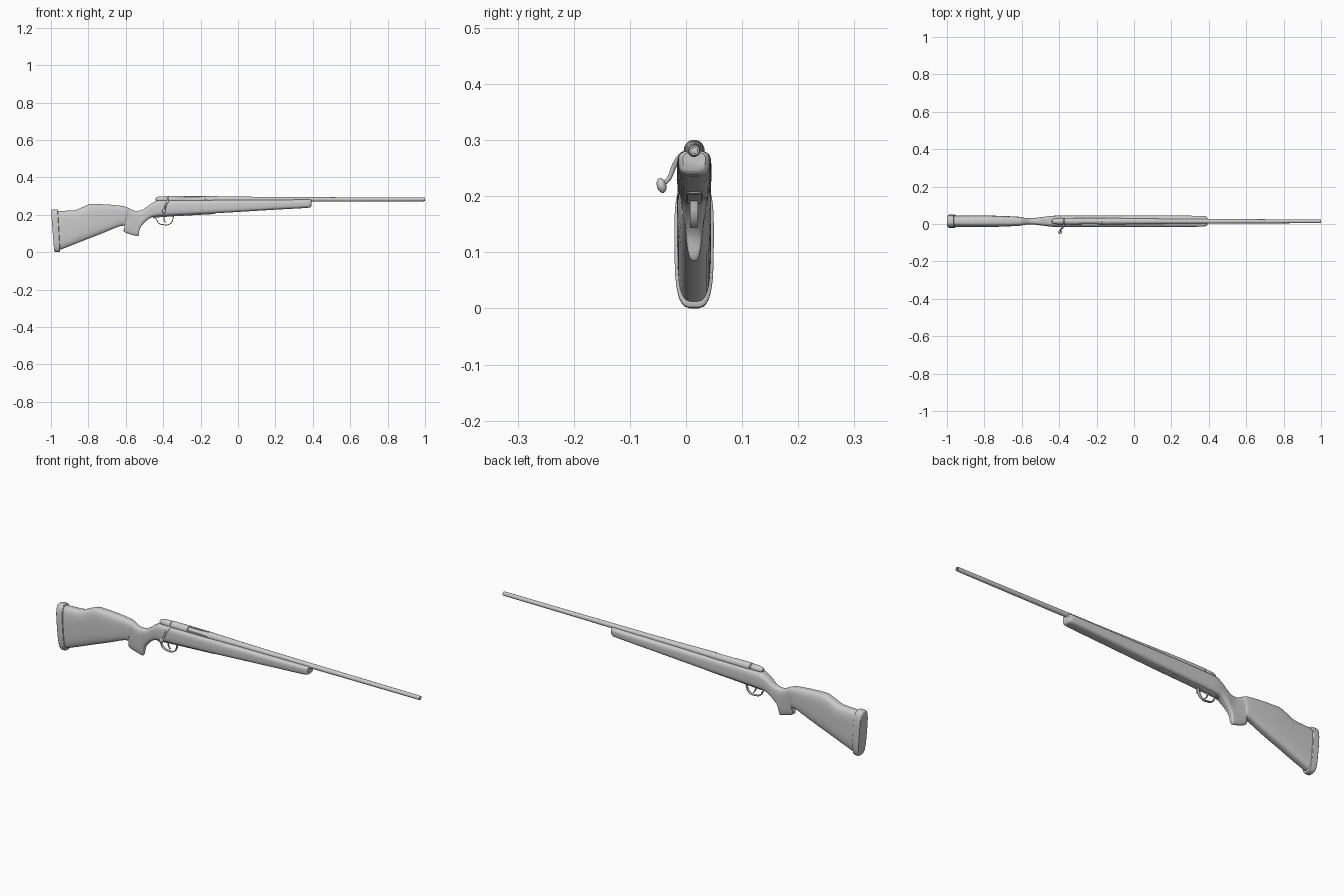
import bpy, bmesh, math
from mathutils import Vector

if "Cube" in bpy.data.objects:
    bpy.data.objects.remove(bpy.data.objects["Cube"])

Y0 = 0.0145      # centre plane of the body (bolt handle sticks out to -y)
AXIS = 0.282     # barrel axis height


def finish(name, bm, angle=35):
    bmesh.ops.recalc_face_normals(bm, faces=bm.faces)
    me = bpy.data.meshes.new(name)
    bm.to_mesh(me)
    bm.free()
    ob = bpy.data.objects.new(name, me)
    bpy.context.collection.objects.link(ob)
    smooth(ob, angle)
    return ob


def smooth(ob, angle=35):
    bpy.ops.object.select_all(action='DESELECT')
    ob.select_set(True)
    bpy.context.view_layer.objects.active = ob
    bpy.ops.object.shade_smooth_by_angle(angle=math.radians(angle))


def skin(name, rings, angle=35):
    """Bridge equal-sized rings of points and cap both ends."""
    bm = bmesh.new()
    rows = [[bm.verts.new(p) for p in r] for r in rings]
    n = len(rows[0])
    for a, b in zip(rows, rows[1:]):
        for i in range(n):
            j = (i + 1) % n
            bm.faces.new((a[i], a[j], b[j], b[i]))
    bm.faces.new(rows[0])
    bm.faces.new(rows[-1])
    return finish(name, bm, angle)


def refine(rows, steps):
    """Interpolate stations smoothly without overshoot."""
    diffs = [[b - a for a, b in zip(r, s)] for r, s in zip(rows, rows[1:])]

    def tangent(i, k):
        if i in (0, len(rows) - 1):
            return diffs[min(i, len(diffs) - 1)][k]
        a, b = diffs[i - 1][k], diffs[i][k]
        return 2 * a * b / (a + b) if a * b > 0 else 0
    out = []
    for i in range(len(rows) - 1):
        for s in range(steps):
            t = s / steps
            out.append([rows[i][k] + t * tangent(i, k) * (1 - t) ** 2
                        + diffs[i][k] * t * t * (3 - 2 * t)
                        - tangent(i + 1, k) * t * t * (1 - t)
                        for k in range(len(rows[0]))])
    return out + [rows[-1]]


def loft(name, stations, steps=4, power=0.6, n=32, angle=40):
    """Stations: top x, top z, bottom x, bottom z, half width, bottom width factor."""
    rings = []
    for xt, zt, xb, zb, w, f in refine(stations, steps):
        ring = []
        for i in range(n):
            a = 2 * math.pi * (i + 0.5) / n
            c, s = math.cos(a), math.sin(a)
            t = (1 - math.copysign(abs(s) ** power, s)) / 2
            y = math.copysign(abs(c) ** power, c) * w * (1 + (f - 1) * t)
            ring.append((xt + (xb - xt) * t, Y0 + y, zt + (zb - zt) * t))
        rings.append(ring)
    return skin(name, rings, angle)


def lathe(name, profile, n=32):
    """Profile of (x, radius) turned around the barrel axis."""
    return skin(name, [[(x, Y0 + r * math.cos(2 * math.pi * i / n),
                         AXIS + r * math.sin(2 * math.pi * i / n))
                        for i in range(n)] for x, r in profile])


def strip(name, pts, half_width, thick):
    """Flat band following an x-z path."""
    cu = bpy.data.curves.new(name, 'CURVE')
    cu.dimensions = '3D'
    cu.extrude, cu.bevel_depth, cu.bevel_resolution = half_width, thick, 2
    sp = cu.splines.new('BEZIER')
    sp.bezier_points.add(len(pts) - 1)
    for bp, (x, z) in zip(sp.bezier_points, pts):
        bp.co = (x, z, 0)
        bp.handle_left_type = bp.handle_right_type = 'AUTO'
    ob = bpy.data.objects.new(name, cu)
    ob.location.y = Y0
    ob.rotation_euler.x = math.pi / 2
    bpy.context.collection.objects.link(ob)
    bpy.ops.object.select_all(action='DESELECT')
    ob.select_set(True)
    bpy.context.view_layer.objects.active = ob
    bpy.ops.object.convert(target='MESH')
    smooth(bpy.context.object)


# Stock with raised comb, pistol grip and fore-end
loft("stock", [
    (-.965, .220, -.952, .012, .031, .95),
    (-.877, .224, -.870, .044, .031, .95),
    (-.820, .246, -.810, .068, .031, .95),
    (-.780, .258, -.760, .087, .031, .95),
    (-.700, .255, -.700, .111, .029, .95),
    (-.612, .246, -.630, .139, .025, .95),
    (-.595, .241, -.604, .143, .023, .90),
    (-.580, .234, -.612, .112, .021, .70),
    (-.550, .221, -.535, .085, .020, .60),
    (-.525, .222, -.525, .125, .020, .80),
    (-.500, .233, -.495, .163, .022, 1.0),
    (-.460, .262, -.455, .188, .027, 1.0),
    (-.420, .277, -.420, .192, .030, 1.0),
    (-.150, .279, -.150, .206, .031, 1.0),
    (.200, .280, .200, .227, .031, .95),
    (.360, .281, .360, .236, .030, .90),
    (.385, .281, .385, .239, .027, .90),
    (.392, .278, .392, .246, .021, .90)])

# Butt pad
loft("butt_pad", [
    (-.963, .221, -.951, .010, .032, .95),
    (-.966, .228, -.953, .002, .036, .95),
    (-.980, .229, -.965, .000, .036, .95),
    (-.995, .227, -.977, .001, .036, .95),
    (-1.00, .221, -.983, .007, .032, .95)], steps=3)

# Magazine floor plate along the belly
loft("floor_plate", [
    (-.450, .200, -.450, .186, .010, 1),
    (-.430, .200, -.430, .186, .013, 1),
    (-.340, .206, -.340, .192, .014, 1),
    (-.140, .215, -.140, .203, .014, 1),
    (-.125, .215, -.125, .205, .010, 1)], steps=2, power=.4)

# Barrel with a hollow muzzle
lathe("barrel", [(-.20, .0155), (-.15, .0175), (-.08, .0165), (0, .0150),
                 (.20, .0128), (.60, .0112), (.992, .0100), (1.0, .0092),
                 (1.0, .0058), (.95, .0055)])

# Receiver with an ejection port cut in the bolt-handle side
receiver = lathe("receiver", [(-.376, .0150), (-.372, .0185), (-.160, .0185), (-.150, .0175)])
bm = bmesh.new()
bmesh.ops.create_cube(bm, size=1)
for v in bm.verts:
    v.co = Vector((-.225 + v.co.x * .11, Y0 - .0165 + v.co.y * .032, .297 + v.co.z * .028))
cutter = finish("port_cutter", bm)
cutter.hide_render = True
cutter.hide_set(True)
cut = receiver.modifiers.new("port", 'BOOLEAN')
cut.object = cutter
cut.solver = 'EXACT'
bpy.ops.object.select_all(action='DESELECT')
bpy.context.view_layer.objects.active = receiver
receiver.select_set(True)
bpy.ops.object.modifier_apply(modifier=cut.name)
bpy.data.objects.remove(cutter)

# Bolt body and rounded rear shroud
lathe("bolt_body", [(-.39, .0125), (-.15, .0125)])
lathe("bolt_shroud", [(-.440, .004), (-.439, .008), (-.434, .0115), (-.424, .0145),
                      (-.405, .0165), (-.380, .0170), (-.377, .0150)])

# Bolt handle: tapering bent rod and egg-shaped knob
path = refine([(-.375, .004, .279, .0065), (-.377, -.010, .270, .0055),
               (-.385, -.021, .254, .0045), (-.391, -.030, .232, .0040),
               (-.395, -.042, .221, .0040)], 4)
rings = []
for i, p in enumerate(path):
    c = Vector(p[:3])
    d = Vector(path[min(i + 1, len(path) - 1)][:3]) - Vector(path[max(i - 1, 0)][:3])
    u = d.cross(Vector((1, 0, 0))).normalized()
    v = d.cross(u).normalized()
    rings.append([c + p[3] * (u * math.cos(k * math.pi / 8) + v * math.sin(k * math.pi / 8))
                  for k in range(16)])
skin("bolt_handle", rings)
bm = bmesh.new()
bmesh.ops.create_uvsphere(bm, u_segments=24, v_segments=14, radius=1)
for v in bm.verts:
    v.co = Vector((v.co.x * .011, v.co.y * .0085, v.co.z * .0135))
knob = finish("bolt_knob", bm, 60)
knob.location = (-.395, -.0435, .219)
knob.rotation_euler.x = math.radians(15)

# Trigger guard and trigger
strip("trigger_guard", [(-.455, .187), (-.438, .178), (-.425, .155), (-.400, .147),
                        (-.370, .148), (-.354, .162), (-.345, .192)], .005, .0022)
strip("trigger", [(-.393, .195), (-.396, .178), (-.392, .165), (-.385, .157)], .002, .0024)
